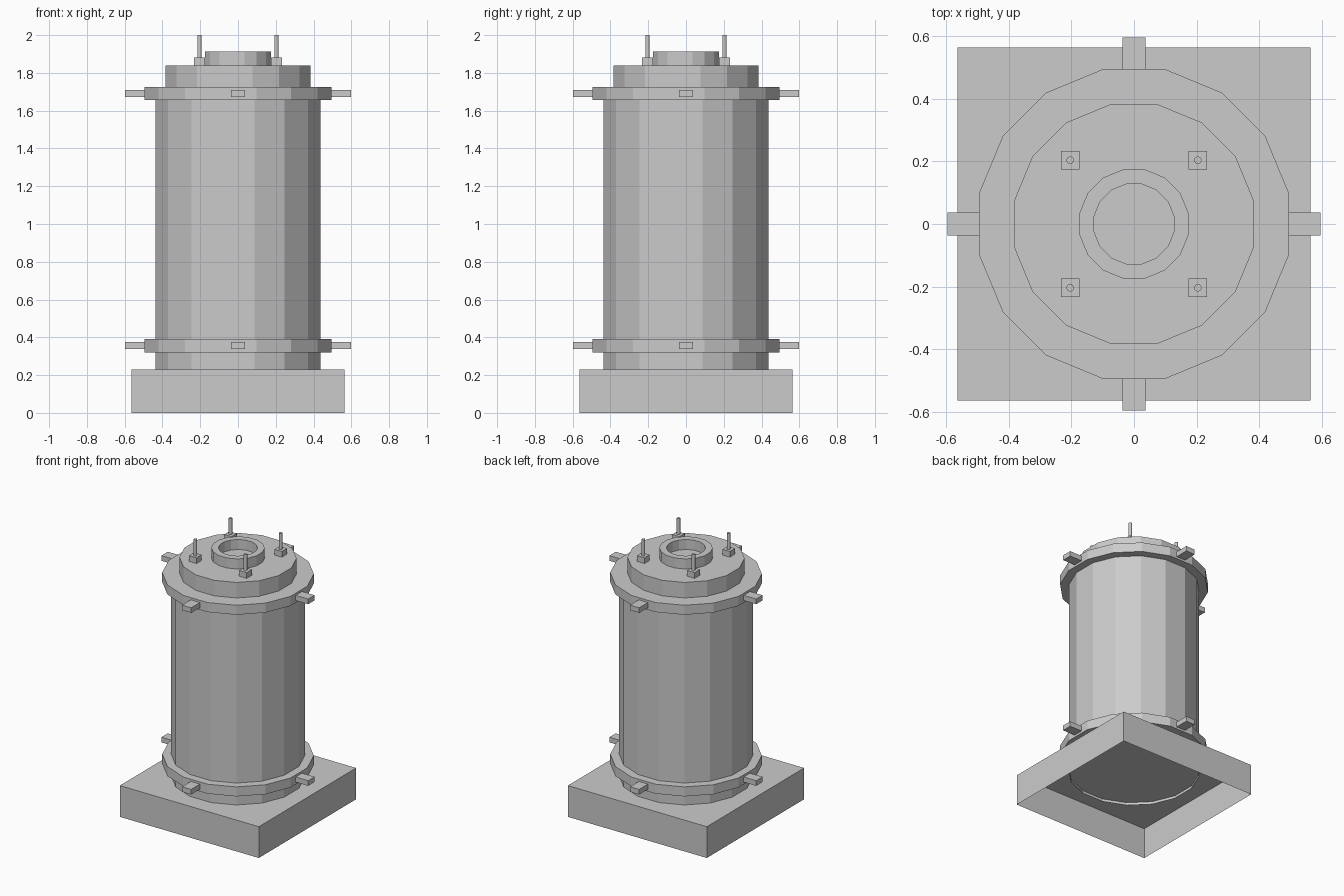
import bpy, bmesh, math

if "Cube" in bpy.data.objects:
    bpy.data.objects.remove(bpy.data.objects["Cube"])

SIDES = 16


def make_object(name, bm):
    bmesh.ops.remove_doubles(bm, verts=bm.verts, dist=1e-5)
    mesh = bpy.data.meshes.new(name)
    bm.to_mesh(mesh)
    bm.free()
    obj = bpy.data.objects.new(name, mesh)
    bpy.context.collection.objects.link(obj)
    return obj


def lathe(name, profile, sides=SIDES, closed=False, loc=(0, 0, 0)):
    """Revolve an (r, z) profile, with a flat facet facing each axis."""
    bm = bmesh.new()
    turn = [(math.tau * (i + 0.5) / sides) for i in range(sides)]
    rings = [[bm.verts.new((r * math.cos(a), r * math.sin(a), z)) for a in turn]
             for r, z in profile]
    pairs = list(zip(rings, rings[1:]))
    if closed:
        pairs.append((rings[-1], rings[0]))
    for low, high in pairs:
        for i in range(sides):
            j = (i + 1) % sides
            bm.faces.new((low[i], low[j], high[j], high[i]))
    if not closed:
        bm.faces.new(rings[-1])
    obj = make_object(name, bm)
    obj.location = loc
    return obj


def box(name, lo, hi, open_bottom=False):
    bm = bmesh.new()
    bmesh.ops.create_cube(bm, size=1)
    for v in bm.verts:
        v.co = [lo[k] + (v.co[k] + 0.5) * (hi[k] - lo[k]) for k in range(3)]
    if open_bottom:
        under = [f for f in bm.faces if f.normal.z < -0.5]
        bmesh.ops.delete(bm, geom=under, context='FACES_ONLY')
    return make_object(name, bm)


# Square plinth, hollow underneath
box("plinth", (-0.565, -0.565, 0), (0.565, 0.565, 0.23), open_bottom=True)

# Main drum, open at the bottom, and stepped lid
lathe("drum", [(0.445, 0.21), (0.445, 1.69)])
lathe("lid", [(0.39, 1.70), (0.39, 1.84)])

# Raised collar around the central opening
lathe("collar", [(0.178, 1.84), (0.178, 1.914), (0.13, 1.914), (0.13, 1.84)],
      closed=True)

# Flange rings, each with four lugs
for label, z in (("lower", 0.356), ("upper", 1.691)):
    lathe(label + "_flange", [(0.44, z - 0.035), (0.505, z - 0.035),
                              (0.505, z + 0.035), (0.0, z + 0.035)]
          if label == "upper" else
          [(0.43, z - 0.035), (0.505, z - 0.035),
           (0.505, z + 0.035), (0.43, z + 0.035)], closed=True)
    for k in range(4):
        lug = box(f"{label}_lug_{k + 1}", (0.47, -0.037, z - 0.019),
                  (0.597, 0.037, z + 0.019))
        lug.rotation_euler.z = k * math.pi / 2

# Four terminal blocks with upright rods on the lid
n = 0
for x in (-0.204, 0.204):
    for y in (-0.204, 0.204):
        n += 1
        box(f"terminal_block_{n}", (x - 0.03, y - 0.03, 1.84),
            (x + 0.03, y + 0.03, 1.882))
        lathe(f"rod_{n}", [(0.012, 1.88), (0.012, 2.0)], sides=12, loc=(x, y, 0))
